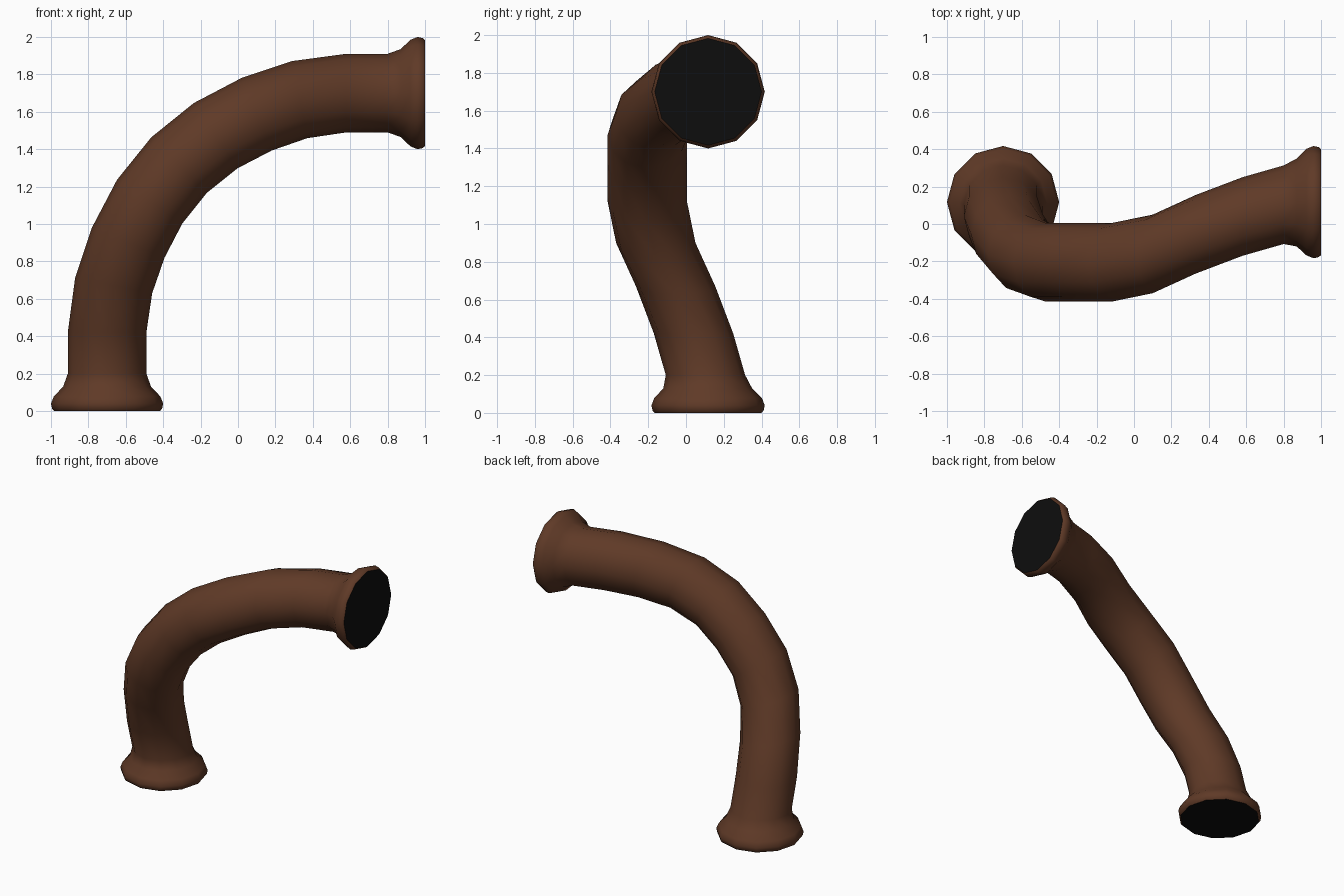
import bpy, bmesh, math
from mathutils import Vector

cube = bpy.data.objects.get("Cube")
if cube:
    bpy.data.objects.remove(cube, do_unlink=True)


def material(name, color, roughness):
    m = bpy.data.materials.new(name)
    m.use_nodes = True
    m.diffuse_color = color
    bsdf = m.node_tree.nodes["Principled BSDF"]
    bsdf.inputs["Base Color"].default_value = color
    bsdf.inputs["Roughness"].default_value = roughness
    return m


brown = material("brown pipe", (0.115, 0.042, 0.02, 1), 0.7)
black = material("black opening", (0.004, 0.004, 0.004, 1), 0.9)

SIDES = 12
BEND_STEPS = 8
TUBE = 0.21
BASE_X, TOP_Z = -0.70, 1.70

# Flared lip: distance from the end, radius, sideways centre
flare = [(0, 0.283, 0.117), (0.012, 0.294, 0.117), (0.04, 0.30, 0.117),
         (0.078, 0.285, 0.117), (0.13, 0.235, 0.115), (0.2, TUBE, 0.103)]
# First half of the bend, up to its middle: x, z, sideways centre
bend = [(-0.70, 0.42, 0.04), (-0.665, 0.67, -0.055), (-0.587, 0.90, -0.16),
        (-0.472, 1.12, -0.205), (-0.315, 1.315, -0.205)]

# Sections as (centre, radius, turn angle)
half = [(Vector((BASE_X, y, d)), r, 0.0) for d, r, y in flare]
half += [(Vector((x, y, z)), TUBE, i * math.pi / 2 / BEND_STEPS)
         for i, (x, z, y) in enumerate(bend)]


def mirrored(section):
    """Swap the vertical and horizontal arms of the bend."""
    c, r, a = section
    return (Vector((1 - c.z, c.y, TOP_Z - (c.x - BASE_X))), r, math.pi / 2 - a)


sections = half + [mirrored(s) for s in reversed(half[:-1])]

# Skin the sections; every ring keeps one axis along y
bm = bmesh.new()
rings = []
for centre, radius, angle in sections:
    out = Vector((-math.cos(angle), 0, math.sin(angle)))
    side = Vector((0, 1, 0))
    ring = []
    for k in range(SIDES):
        t = 2 * math.pi * k / SIDES
        ring.append(bm.verts.new(centre + radius * (math.cos(t) * out + math.sin(t) * side)))
    rings.append(ring)

for a, b in zip(rings, rings[1:]):
    for k in range(SIDES):
        n = (k + 1) % SIDES
        bm.faces.new((a[k], a[n], b[n], b[k]))

# Dark openings at both ends
for ring in (rings[0], rings[-1]):
    bm.faces.new(ring).material_index = 1

bmesh.ops.recalc_face_normals(bm, faces=bm.faces)
mesh = bpy.data.meshes.new("bent_pipe")
bm.to_mesh(mesh)
bm.free()
mesh.materials.append(brown)
mesh.materials.append(black)

pipe = bpy.data.objects.new("bent_pipe", mesh)
bpy.context.collection.objects.link(pipe)
bpy.ops.object.select_all(action='DESELECT')
pipe.select_set(True)
bpy.context.view_layer.objects.active = pipe
bpy.ops.object.shade_smooth_by_angle(angle=math.radians(42))
